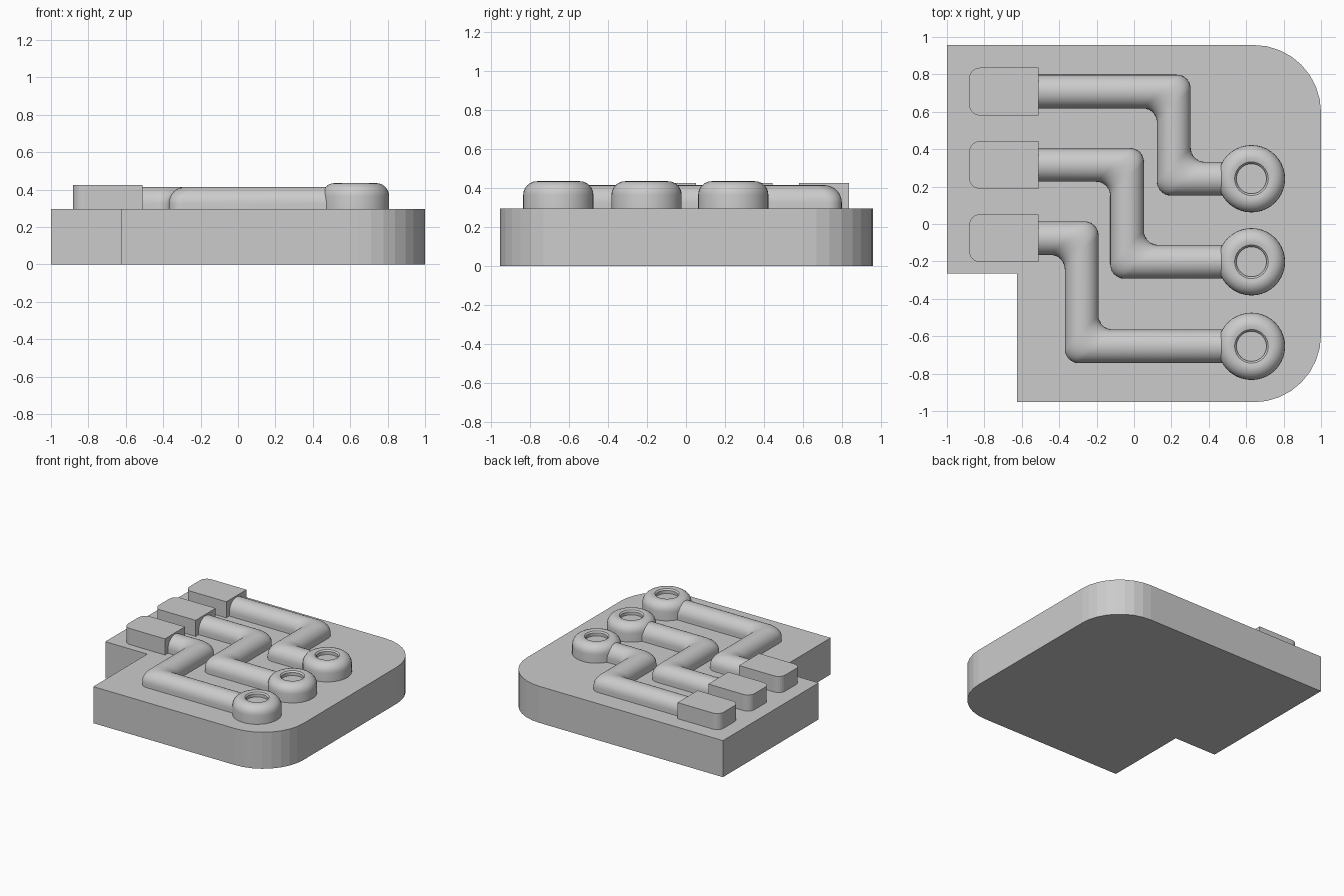
import bpy, bmesh
from math import pi, sin, cos
from mathutils import Vector

if "Cube" in bpy.data.objects:
    bpy.data.objects.remove(bpy.data.objects["Cube"])

BASE_Z = 0.295


def finish(bm, name, smooth=None):
    bmesh.ops.recalc_face_normals(bm, faces=bm.faces)
    me = bpy.data.meshes.new(name)
    bm.to_mesh(me)
    bm.free()
    ob = bpy.data.objects.new(name, me)
    bpy.context.collection.objects.link(ob)
    if smooth:
        bpy.ops.object.select_all(action='DESELECT')
        ob.select_set(True)
        bpy.context.view_layer.objects.active = ob
        bpy.ops.object.shade_smooth_by_angle(angle=smooth)
    return ob


def arc(p, d1, d2, r, n):
    """Fillet of a right-angle corner p between directions d1 and d2."""
    c = p - r * d1 + r * d2
    return [c - r * d2 * cos(t) + r * d1 * sin(t)
            for t in (pi / 2 * i / n for i in range(n + 1))]


def plate(name, corners, z0, z1, segs):
    """Extruded outline; each corner is (x, y, fillet radius)."""
    pts, n = [], len(corners)
    for i, (x, y, r) in enumerate(corners):
        p = Vector((x, y))
        if r:
            d1 = (p - Vector(corners[i - 1][:2])).normalized()
            d2 = (Vector(corners[(i + 1) % n][:2]) - p).normalized()
            pts += arc(p, d1, d2, r, segs)
        else:
            pts.append(p)
    bm = bmesh.new()
    face = bm.faces.new([bm.verts.new((p.x, p.y, z0)) for p in pts])
    ext = bmesh.ops.extrude_face_region(bm, geom=[face])
    verts = [g for g in ext["geom"] if isinstance(g, bmesh.types.BMVert)]
    bmesh.ops.translate(bm, verts=verts, vec=(0, 0, z1 - z0))
    return finish(bm, name)


def trace(name, x0, y0, xm, y1, x1, w=0.09, r=0.075):
    """Round-topped track with two filleted, mitred right-angle turns."""
    path = [Vector(p) for p in ((x0, y0), (xm, y0), (xm, y1), (x1, y1))]
    dirs = [(b - a).normalized() for a, b in zip(path, path[1:])]
    side = [Vector((-d.y, d.x)) for d in dirs]
    stations = [(path[0], side[0])]
    for i in (1, 2):
        stations += [(p, side[i - 1] + side[i])
                     for p in arc(path[i], dirs[i - 1], dirs[i], r, 8)]
    stations.append((path[3], side[2]))
    # half-round profile on short straight sides
    prof = [(1, BASE_Z - 0.02)]
    prof += [(cos(pi * i / 16), 0.325 + 0.09 * sin(pi * i / 16)) for i in range(17)]
    prof += [(-1, BASE_Z - 0.02)]
    bm = bmesh.new()
    rings = [[bm.verts.new((p.x + m.x * w * s, p.y + m.y * w * s, z)) for s, z in prof]
             for p, m in stations]
    n = len(prof)
    for a, b in zip(rings, rings[1:]):
        for i in range(n):
            j = (i + 1) % n
            bm.faces.new((a[i], a[j], b[j], b[i]))
    bm.faces.new(rings[0])
    bm.faces.new(rings[-1])
    return finish(bm, name, 0.6)


def pad(name, x, y, steps=40):
    """Lathed round pad with a shallow recess."""
    prof = [(0.18, BASE_Z - 0.02)]
    prof += [(0.11 + 0.07 * cos(pi / 2 * i / 6), 0.365 + 0.07 * sin(pi / 2 * i / 6))
             for i in range(7)]
    prof += [(0.09, 0.431), (0.08, 0.42), (0.08, 0.395)]
    bm = bmesh.new()
    rings = [[bm.verts.new((x + rad * cos(2 * pi * k / steps),
                            y + rad * sin(2 * pi * k / steps), z))
              for k in range(steps)] for rad, z in prof]
    for a, b in zip(rings, rings[1:]):
        for k in range(steps):
            j = (k + 1) % steps
            bm.faces.new((a[k], a[j], b[j], b[k]))
    bm.faces.new(rings[0])
    bm.faces.new(rings[-1])
    return finish(bm, name, 0.6)


# Board with a notched corner and two rounded corners
plate("board", [(-1, 0.957, 0), (-1, -0.265, 0), (-0.625, -0.265, 0),
                (-0.625, -0.953, 0), (1, -0.953, 0.36), (1, 0.957, 0.36)],
      0, BASE_Z, 8)

# Three contacts, each with a stepped track leading to a round pad
for i, (yc, xm, yp) in enumerate([(0.708, 0.213, 0.242),
                                  (0.316, -0.037, -0.202),
                                  (-0.076, -0.28, -0.654)], 1):
    plate(f"contact_{i}", [(-0.882, yc + 0.128, 0.06), (-0.882, yc - 0.128, 0.06),
                           (-0.51, yc - 0.128, 0), (-0.51, yc + 0.128, 0)],
          BASE_Z - 0.02, 0.425, 6)
    trace(f"track_{i}", -0.53, yc, xm, yp, 0.5)
    pad(f"pad_{i}", 0.628, yp)
